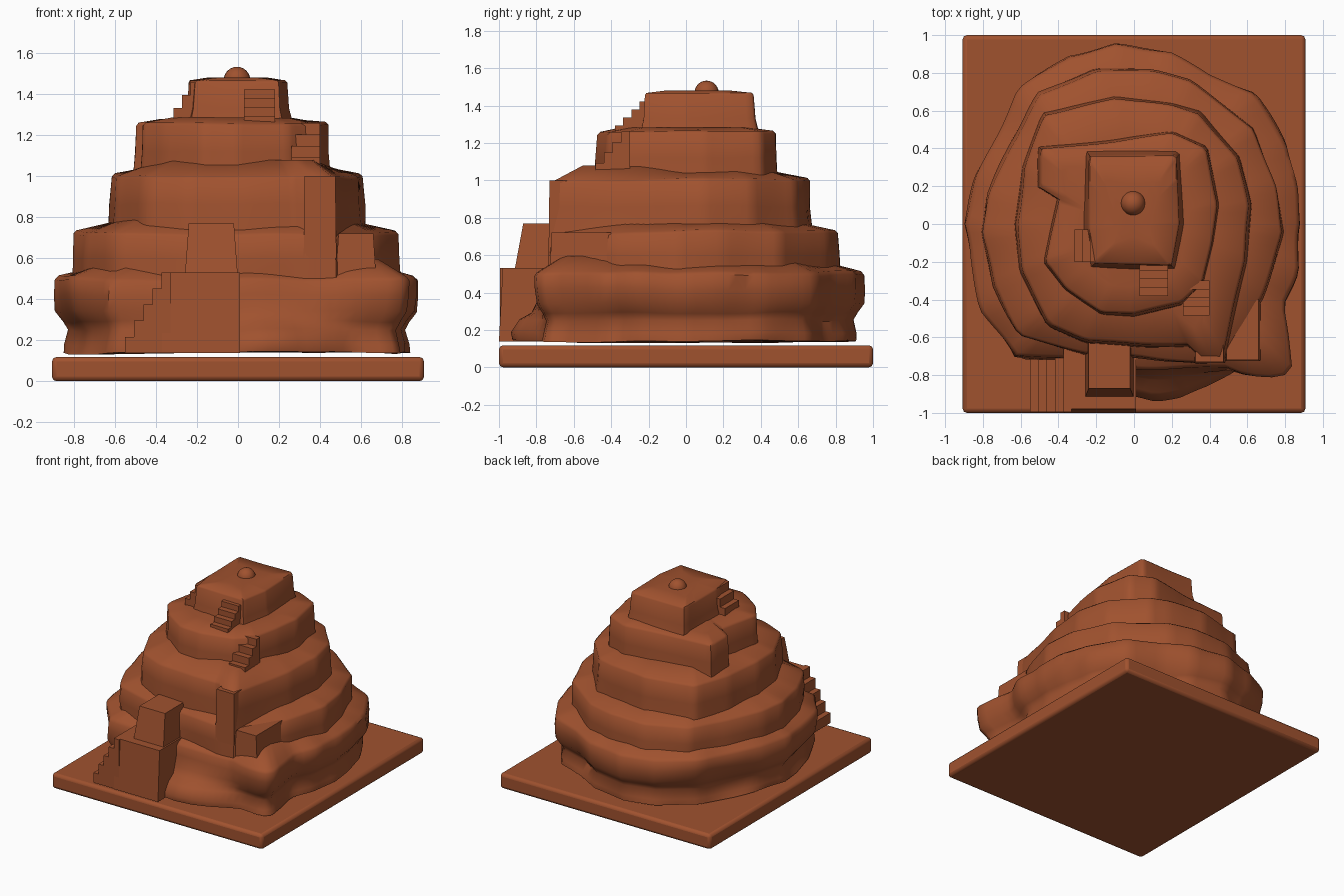
import bpy, bmesh, math
from mathutils import Vector, noise

cube = bpy.data.objects.get("Cube")
if cube:
    bpy.data.objects.remove(cube)

clay = bpy.data.materials.new("terracotta")
clay.use_nodes = True
COLOUR = (0.352, 0.084, 0.028, 1)
clay.diffuse_color = COLOUR
clay.node_tree.nodes["Principled BSDF"].inputs["Base Color"].default_value = COLOUR
RAYS = 120


def finish(name, bm, angle=35):
    bmesh.ops.recalc_face_normals(bm, faces=bm.faces)
    mesh = bpy.data.meshes.new(name)
    bm.to_mesh(mesh)
    bm.free()
    mesh.materials.append(clay)
    obj = bpy.data.objects.new(name, mesh)
    bpy.context.collection.objects.link(obj)
    bpy.ops.object.select_all(action="DESELECT")
    obj.select_set(True)
    bpy.context.view_layer.objects.active = obj
    bpy.ops.object.shade_smooth_by_angle(angle=math.radians(angle))
    return obj


def radius(outline, angle):
    """Distance from the middle to a closed outline in one direction."""
    d = Vector((math.cos(angle), math.sin(angle)))
    best = 0
    for i, p in enumerate(outline):
        a = Vector(p)
        e = Vector(outline[(i + 1) % len(outline)]) - a
        cross = d.x * e.y - d.y * e.x
        if abs(cross) > 1e-9:
            t = (a.x * e.y - a.y * e.x) / cross
            s = (a.x * d.y - a.y * d.x) / cross
            if t > 0 and -1e-6 <= s <= 1 + 1e-6:
                best = max(best, t)
    return best


def tier(name, low, high, levels, rough, slump=0):
    """Loft of rings (height, blend from low to high outline, inset).
    Slump tilts the ledge into a slope at the front and the diagonals."""
    bm = bmesh.new()
    rings = []
    last = len(levels) - 1
    for k, (z, blend, inset) in enumerate(levels):
        ring = []
        for i in range(RAYS):
            a = math.tau * i / RAYS
            r = radius(low, a) * (1 - blend) + radius(high, a) * blend - inset
            p = Vector((math.cos(a) * r, math.sin(a) * r, z))
            n = noise.noise(p * 3)
            p.z += n * rough * 0.5
            if 0 < k < last:
                p.x += math.cos(a) * n * rough
                p.y += math.sin(a) * n * rough
            weight = min(1, abs(math.sin(2 * a)) / 2 + max(0, -math.sin(a)))
            if k == last:
                p.z += weight * slump
            elif k >= last - 2:
                p.z -= weight * slump / 2
            ring.append(bm.verts.new(p))
        rings.append(ring)
    for lower, upper in zip(rings, rings[1:]):
        for i in range(RAYS):
            j = (i + 1) % RAYS
            bm.faces.new((lower[i], lower[j], upper[j], upper[i]))
    bm.faces.new(rings[0][::-1])
    bm.faces.new(rings[-1])
    return finish(name, bm, 50)


def add_block(bm, x, y, z, taper=(0, 0)):
    """Box from ranges; taper pulls the top inward at the front and sides."""
    verts = bmesh.ops.create_cube(bm, size=1)["verts"]
    for v in verts:
        top = v.co.z > 0
        left, front = v.co.x < 0, v.co.y < 0
        v.co = (x[0] if left else x[1], y[0] if front else y[1], z[1] if top else z[0])
        if top:
            v.co.x += taper[0] if left else -taper[0]
            v.co.y += taper[1] if front else 0


def block(name, x, y, z, taper=(0, 0)):
    bm = bmesh.new()
    add_block(bm, x, y, z, taper)
    return finish(name, bm)


def stairs(name, x, y, z, count, along_x=False):
    """Solid flight of steps rising toward +x or +y."""
    bm = bmesh.new()
    for i in range(count):
        f, top = i / count, z[0] + (z[1] - z[0]) * (i + 1) / count
        sx = (x[0] + (x[1] - x[0]) * f, x[1]) if along_x else x
        sy = y if along_x else (y[0] + (y[1] - y[0]) * f, y[1])
        add_block(bm, sx, sy, (z[0], top))
    return finish(name, bm)


# base plate
plate = block("base_plate", (-.907, .907), (-1, 1), (0, .118))
bevel = plate.modifiers.new("soft_edges", "BEVEL")
bevel.width, bevel.segments = .022, 2

# outlines of the terraces, counter-clockwise from the left side
back = [(.89, 0), (.87, .2), (.81, .43), (.65, .7), (.4, .79), (.2, .91), (-.1, .96),
        (-.35, .89), (-.6, .7), (-.7, .5), (-.83, .25), (-.9, 0), (-.87, -.2), (-.8, -.45)]
corner = [(.6, -.8), (.78, -.81), (.83, -.75), (.81, -.6), (.78, -.42), (.86, -.25)]
foot = back + [(-.65, -.75), (-.4, -.78), (0, -.96), (.12, -.98), (.25, -.96), (.4, -.9)] + corner
shelf = back + [(-.63, -.7), (-.4, -.72), (0, -.76), (.3, -.77), (.5, -.76)] + corner
second = [(.79, -.05), (.74, .2), (.63, .5), (.3, .75), (.1, .81), (-.2, .82), (-.5, .68),
          (-.65, .42), (-.77, .15), (-.8, -.05), (-.74, -.32), (-.6, -.58), (-.25, -.69),
          (.05, -.7), (.33, -.73), (.48, -.73), (.55, -.6), (.68, -.38)]
third = [(.61, .1), (.55, .35), (.35, .59), (.2, .63), (-.1, .67), (-.48, .58), (-.58, .3),
         (-.62, 0), (-.6, -.25), (-.45, -.53), (-.25, -.62), (.05, -.64), (.31, -.64),
         (.34, -.72), (.47, -.72), (.52, -.5), (.59, -.2)]
fourth = [(.44, .1), (.38, .4), (.2, .48), (-.1, .44), (-.5, .4), (-.5, .19), (-.39, .17),
          (-.47, -.2), (-.36, -.34), (-.17, -.47), (0, -.48), (.25, -.42), (.36, -.32), (.41, -.1)]
summit = [(.24, 0), (.225, .36), (-.24, .36), (-.24, -.03), (-.21, -.21), (.2, -.22)]

# terraced mound
tier("first_terrace", foot, shelf, [(.138, 0, .05), (.18, 0, .055), (.25, .1, .075), (.29, .5, .05),
     (.34, .8, .01), (.42, 1, 0), (.5, 1, 0), (.52, 1, .02), (.56, 1, .2)], .03, .03)
tier("second_terrace", second, second, [(.45, 0, -.01), (.6, 0, -.01), (.72, 0, .0),
     (.735, 0, .015), (.77, 0, .2)], .02, .03)
tier("third_terrace", third, third, [(.68, 0, -.015), (.86, 0, 0), (1, 0, .005),
     (1.015, 0, .02), (1.045, 0, .2)], .015, .03)
tier("fourth_terrace", fourth, fourth, [(.98, 0, -.015), (1.12, 0, -.005), (1.25, 0, 0),
     (1.265, 0, .015), (1.275, 0, .15)], .012, .01)
tier("summit_terrace", summit, summit, [(1.22, 0, -.04), (1.33, 0, -.01), (1.455, 0, 0),
     (1.467, 0, .01), (1.48, 0, .15)], .004)

# landings and spurs on the front
block("lower_landing", (-.37, .01), (-1, -.55), (.138, .53), (.0, .02))
block("upper_landing", (-.26, .0), (-.92, -.5), (.5, .77), (.02, .05))
block("front_spur", (.32, .48), (-.735, -.4), (.6, 1.0), (.005, .005))
block("side_ledge", (.47, .68), (-.73, -.4), (.4, .72), (.02, .01))

# flights of steps
stairs("entrance_steps", (-.55, -.33), (-.995, -.6), (.138, .53), 5, True)
stairs("third_steps", (.26, .4), (-.53, -.3), (.98, 1.26), 5)
stairs("summit_steps", (.03, .18), (-.38, -.16), (1.25, 1.465), 5)
stairs("summit_side_steps", (-.315, -.19), (-.2, -.03), (1.27, 1.46), 3, True)

# small dome on the summit
bm = bmesh.new()
bmesh.ops.create_uvsphere(bm, u_segments=20, v_segments=12, radius=.065)
bmesh.ops.translate(bm, verts=bm.verts, vec=(-.005, .11, 1.468))
finish("summit_dome", bm, 60)
